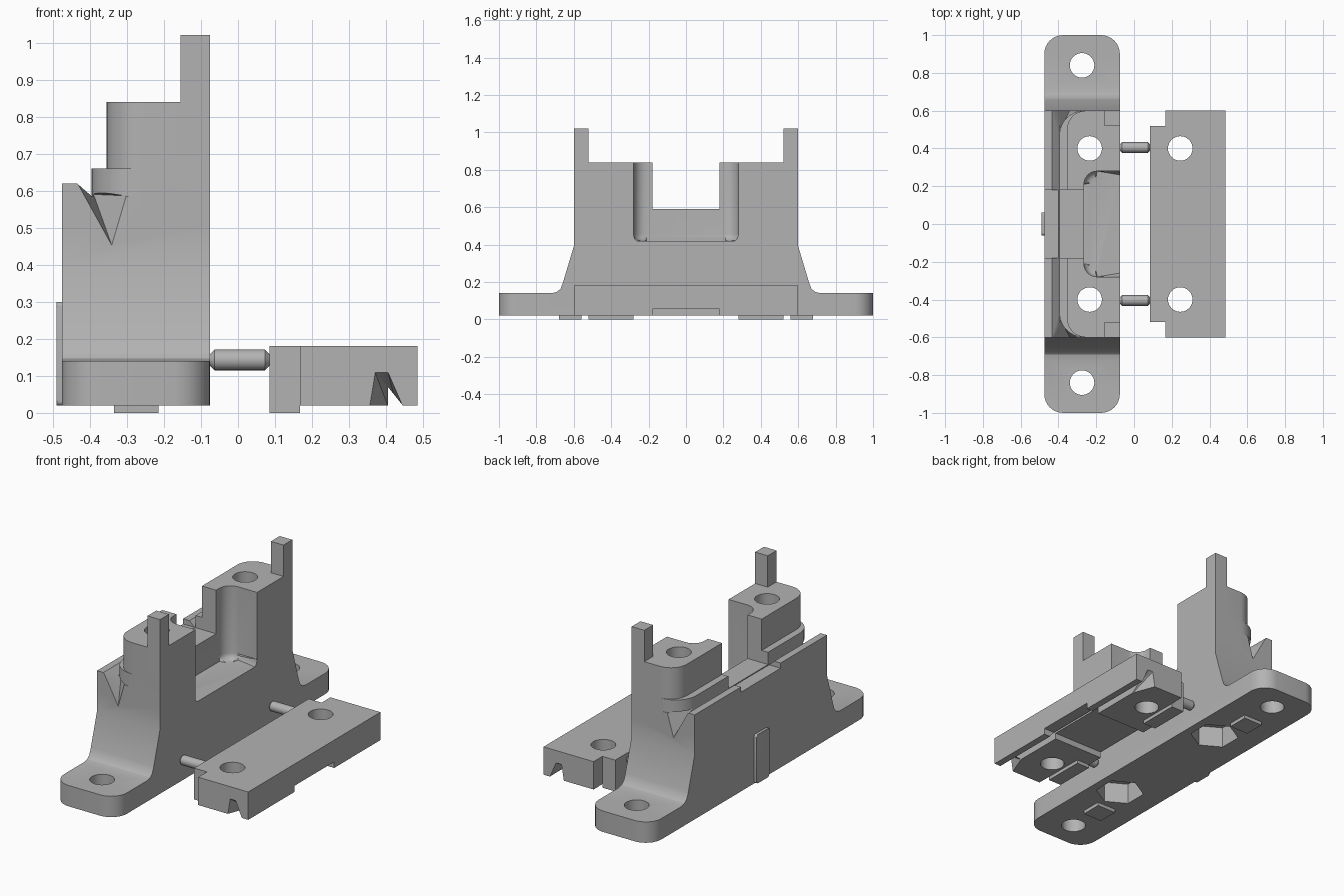
import bpy, bmesh, math
from mathutils import Matrix

if "Cube" in bpy.data.objects:
    bpy.data.objects.remove(bpy.data.objects["Cube"], do_unlink=True)

grey = bpy.data.materials.new("plain grey")
grey.use_nodes = True
grey.diffuse_color = (0.45, 0.45, 0.45, 1)
grey.node_tree.nodes["Principled BSDF"].inputs["Base Color"].default_value = (0.45, 0.45, 0.45, 1)


def finish(name, bm):
    bmesh.ops.recalc_face_normals(bm, faces=bm.faces[:])
    mesh = bpy.data.meshes.new(name)
    bm.to_mesh(mesh)
    bm.free()
    mesh.materials.append(grey)
    ob = bpy.data.objects.new(name, mesh)
    bpy.context.collection.objects.link(ob)
    return ob


def prism(name, outline, low, high, axis="z", soft=0):
    """Extrude an outline along an axis, optionally rounding the lower rim."""
    def place(p, h):
        return {"x": (h, *p), "y": (p[0], h, p[1]), "z": (*p, h)}[axis]
    bm = bmesh.new()
    a = [bm.verts.new(place(p, low)) for p in outline]
    b = [bm.verts.new(place(p, high)) for p in outline]
    floor = bm.faces.new(a)
    bm.faces.new(b)
    for i in range(len(a)):
        j = (i + 1) % len(a)
        bm.faces.new((a[i], a[j], b[j], b[i]))
    if soft:
        bmesh.ops.bevel(bm, geom=list(floor.edges), offset=soft, segments=4,
                        profile=0.5, affect="EDGES")
    return finish(name, bm)


def rounded(x0, x1, y0, y1, left=0, right=0, steps=8):
    """Rectangle with separate corner radii on its left and right ends."""
    pts = []
    for cx, cy, r, start in ((x1, y1, right, 0), (x0, y1, left, 90),
                             (x0, y0, left, 180), (x1, y0, right, 270)):
        if not r:
            pts.append((cx, cy))
            continue
        ox = cx - r if cx == x1 else cx + r
        oy = cy - r if cy == y1 else cy + r
        for i in range(steps + 1):
            t = math.radians(start + 90 * i / steps)
            pts.append((ox + r * math.cos(t), oy + r * math.sin(t)))
    return pts


def box(name, x0, x1, y0, y1, z0, z1):
    return prism(name, rounded(x0, x1, y0, y1), z0, z1)


def round_bar(name, x, y, radius, z0, z1, sides=32, turn=0):
    pts = [(x + radius * math.cos(turn + math.tau * i / sides),
            y + radius * math.sin(turn + math.tau * i / sides)) for i in range(sides)]
    return prism(name, pts, z0, z1)


def hull(name, points):
    bm = bmesh.new()
    for p in points:
        bm.verts.new(p)
    bmesh.ops.convex_hull(bm, input=bm.verts[:])
    return finish(name, bm)


def combine(target, other, operation):
    mod = target.modifiers.new("shape", "BOOLEAN")
    mod.operation, mod.object, mod.solver = operation, other, "EXACT"
    bpy.context.view_layer.objects.active = target
    bpy.ops.object.modifier_apply(modifier=mod.name)
    bpy.data.objects.remove(other, do_unlink=True)


def smooth(ob):
    bpy.ops.object.select_all(action="DESELECT")
    ob.select_set(True)
    bpy.context.view_layer.objects.active = ob
    bpy.ops.object.shade_smooth_by_angle(angle=math.radians(28))


# Tower: foot plate with flared body
tower = prism("tower", rounded(-0.475, -0.075, -1, 1, 0.1, 0.1), 0.02, 0.14)
flare = [(0.72, 0.08), (0.72, 0.14), (0.69, 0.147), (0.67, 0.165), (0.657, 0.2),
         (0.6, 0.39), (0.6, 0.585)]
flare += [(-y, z) for y, z in reversed(flare)]
combine(tower, prism("body", flare, -0.475, -0.075, "x"), "UNION")

# Hook wall along the outer side
wall = [(-0.475, 0.5), (-0.475, 0.62), (-0.435, 0.62), (-0.395, 0.585), (-0.395, 0.5)]
combine(tower, prism("wall", wall, -0.6, 0.6, "y"), "UNION")

# Stepped upper block with rounded outer corners
combine(tower, prism("step", rounded(-0.395, -0.075, -0.6, 0.6, left=0.13), 0.5, 0.66), "UNION")
combine(tower, prism("pillar", rounded(-0.355, -0.075, -0.6, 0.6, left=0.1), 0.5, 0.84), "UNION")

# Saddle and inner pocket between the pillars
combine(tower, box("saddle_cut", -0.6, 0.05, -0.18, 0.18, 0.59, 1.2), "DIFFERENCE")
combine(tower, prism("pocket_cut", rounded(-0.265, 0.05, -0.28, 0.28, left=0.07),
                     0.42, 1.2, soft=0.035), "DIFFERENCE")

for s in (-1, 1):
    y0, y1 = sorted((s * 0.52, s * 0.6))
    # Guide post
    combine(tower, box("post", -0.155, -0.075, y0, y1, 0.7, 1.02), "UNION")
    # Scoop where the groove runs out
    combine(tower, hull("scoop_cut", [(-0.435, s * 0.602, 0.622), (-0.3, s * 0.602, 0.586),
                                      (-0.34, s * 0.602, 0.45), (-0.39, s * 0.5, 0.59),
                                      (-0.357, s * 0.562, 0.59)]), "DIFFERENCE")
    # Bolt hole, nut recess and mounting hole
    combine(tower, round_bar("bolt_cut", -0.235, s * 0.4, 0.065, -0.1, 1.2), "DIFFERENCE")
    combine(tower, round_bar("nut_cut", -0.235, s * 0.4, 0.13, -0.1, 0.14, 6, math.pi / 6), "DIFFERENCE")
    combine(tower, round_bar("mount_cut", -0.275, s * 0.84, 0.065, -0.1, 0.3), "DIFFERENCE")
smooth(tower)

# Rib on the outer wall
rib = prism("outer_rib", rounded(-0.06, 0.06, 0.02, 0.3, 0.012, 0.012), -0.49, -0.47, "x", 0.006)
smooth(rib)

# Clamp bar: main slab with hooked outer lip
profile = [(0.085, 0.02), (0.405, 0.02), (0.405, 0.07), (0.445, 0.02),
           (0.485, 0.02), (0.485, 0.18), (0.085, 0.18)]
clamp = prism("clamp_bar", profile, -0.6, 0.6, "y")
combine(clamp, box("recess_cut", 0.05, 0.6, -0.18, 0.18, -0.1, 0.055), "DIFFERENCE")
for s in (-1, 1):
    y0, y1 = sorted((s * 0.28, s * 0.52))
    n0, n1 = sorted((s * 0.52, s * 0.7))
    combine(clamp, box("foot", 0.085, 0.167, y0, y1, 0, 0.1), "UNION")
    combine(clamp, box("notch_cut", 0, 0.167, n0, n1, -0.1, 0.3), "DIFFERENCE")
    combine(clamp, hull("flare_cut", [(0.445, s * 0.602, 0.018), (0.355, s * 0.602, 0.018),
                                      (0.37, s * 0.602, 0.11), (0.405, s * 0.602, 0.11),
                                      (0.405, s * 0.47, 0.018), (0.42, s * 0.5, 0.05)]), "DIFFERENCE")
    combine(clamp, round_bar("hole_cut", 0.245, s * 0.4, 0.065, -0.1, 0.3), "DIFFERENCE")
smooth(clamp)

for s, side in ((-1, "front"), (1, "back")):
    # Square foot pad under the tower
    box(side + "_foot_pad", -0.335, -0.215, s * 0.62 - 0.06, s * 0.62 + 0.06, 0, 0.03)
    # Connecting pin with chamfered ends
    bm = bmesh.new()
    bmesh.ops.create_cone(bm, cap_ends=True, segments=24, radius1=0.028, radius2=0.028, depth=0.16,
                          matrix=Matrix.Translation((0.005, s * 0.405, 0.143))
                          @ Matrix.Rotation(math.pi / 2, 4, "Y"))
    rims = [e for e in bm.edges if abs(e.verts[0].co.x - e.verts[1].co.x) < 0.01]
    bmesh.ops.bevel(bm, geom=rims, offset=0.012, segments=1, affect="EDGES")
    smooth(finish(side + "_pin", bm))
